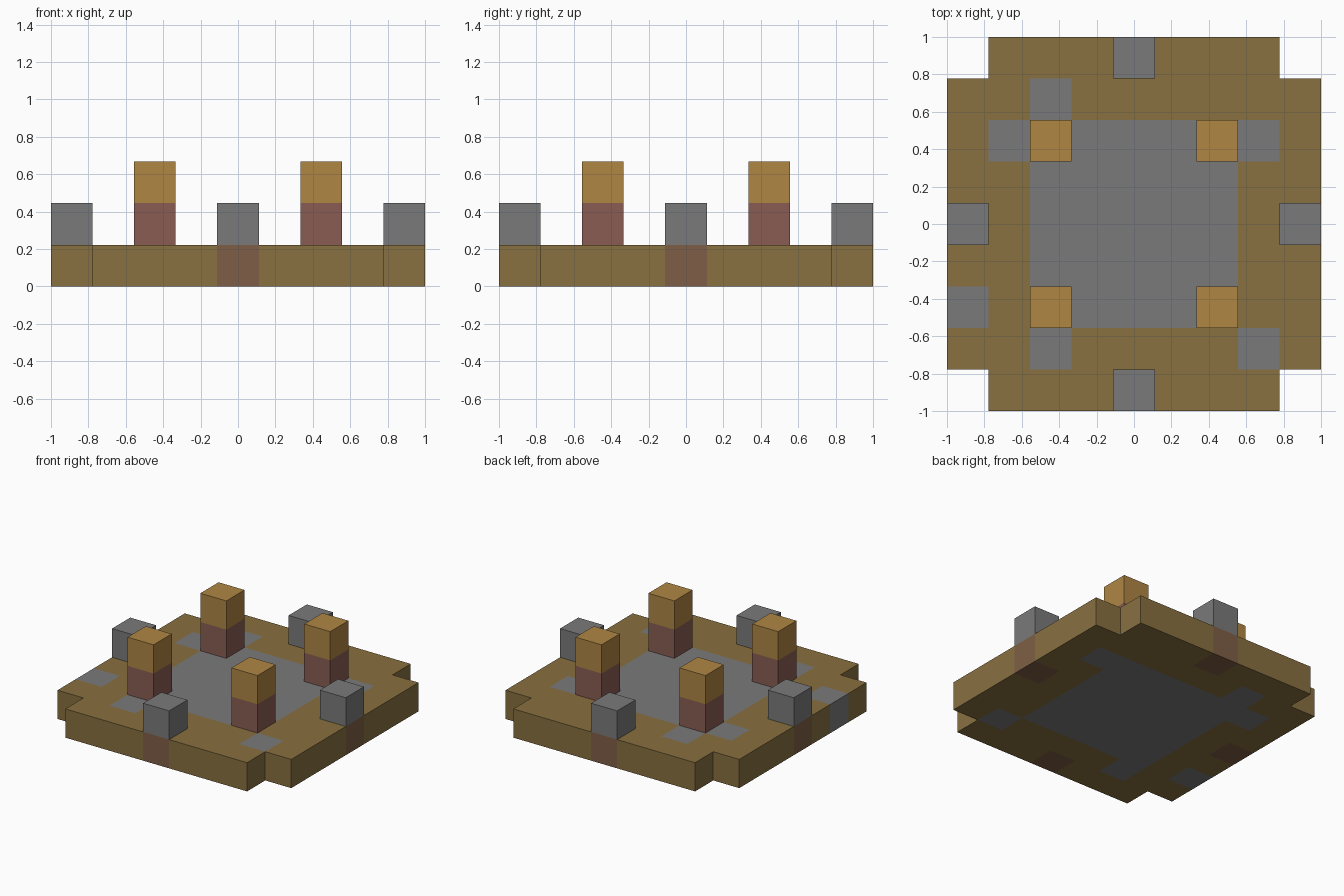
import bpy
import bmesh

CELL = 2 / 9  # the model sits on a nine by nine grid of cubes

cube = bpy.data.objects.get("Cube")
if cube:
    bpy.data.objects.remove(cube, do_unlink=True)


def linear(v):
    v /= 255
    return v / 12.92 if v <= 0.04045 else ((v + 0.055) / 1.055) ** 2.4


def material(name, *rgb):
    colour = [linear(v) for v in rgb] + [1]
    mat = bpy.data.materials.new(name)
    mat.use_nodes = True
    mat.diffuse_color = colour
    mat.node_tree.nodes["Principled BSDF"].inputs["Base Color"].default_value = colour
    return mat


EARTH = material("earth brown", 136, 112, 64)
STONE = material("stone grey", 122, 122, 122)
CLAY = material("dull clay", 127, 95, 70)
BRICK = material("brick red", 137, 92, 84)
AMBER = material("amber wood", 175, 134, 68)


def add_object(name, bm, mats):
    mesh = bpy.data.meshes.new(name)
    bm.to_mesh(mesh)
    bm.free()
    for mat in mats:
        mesh.materials.append(mat)
    obj = bpy.data.objects.new(name, mesh)
    bpy.context.collection.objects.link(obj)


def add_block(name, i, j, layer, mat):
    bm = bmesh.new()
    bmesh.ops.create_cube(bm, size=CELL)
    bmesh.ops.translate(bm, verts=bm.verts,
                        vec=(i * CELL, j * CELL, (layer + 0.5) * CELL))
    add_object(name, bm, [mat])


# Cells of the floor that differ from plain earth
edge_cells = {"front": (0, -4), "back": (0, 4), "left": (4, 0), "right": (-4, 0)}
loose_stones = {(-2, 3), (-3, 2), (3, 2), (-4, -2), (-2, -3), (3, -3)}


def floor_index(i, j):
    if (i, j) in edge_cells.values():
        return 2
    if max(abs(i), abs(j)) <= 2 or (i, j) in loose_stones:
        return 1
    return 0


# Floor slab: a grid without its corner cells, pulled up one layer
bm = bmesh.new()
bmesh.ops.create_grid(bm, x_segments=9, y_segments=9, size=1)
corners = [f for f in bm.faces
           if min(abs(c) for c in f.calc_center_median().xy) > 3.5 * CELL]
bmesh.ops.delete(bm, geom=corners, context="FACES")
bottom = list(bm.faces)
top = bmesh.ops.extrude_face_region(bm, geom=bottom, use_keep_orig=True)
bmesh.ops.translate(bm, vec=(0, 0, CELL),
                    verts=[v for v in top["geom"] if isinstance(v, bmesh.types.BMVert)])
bmesh.ops.recalc_face_normals(bm, faces=bm.faces)
for face in bm.faces:
    inside = face.calc_center_median() - face.normal * CELL / 2
    face.material_index = floor_index(round(inside.x / CELL), round(inside.y / CELL))
add_object("floor_slab", bm, [EARTH, STONE, CLAY])

# Stone block in the middle of each side
for side, (i, j) in edge_cells.items():
    add_block(side + "_stone_block", i, j, 1, STONE)

# Four two-tone pillars around the paved middle
for x_name, i in (("left", 2), ("right", -2)):
    for y_name, j in (("front", -2), ("back", 2)):
        name = y_name + "_" + x_name + "_pillar_"
        add_block(name + "base", i, j, 1, BRICK)
        add_block(name + "top", i, j, 2, AMBER)
